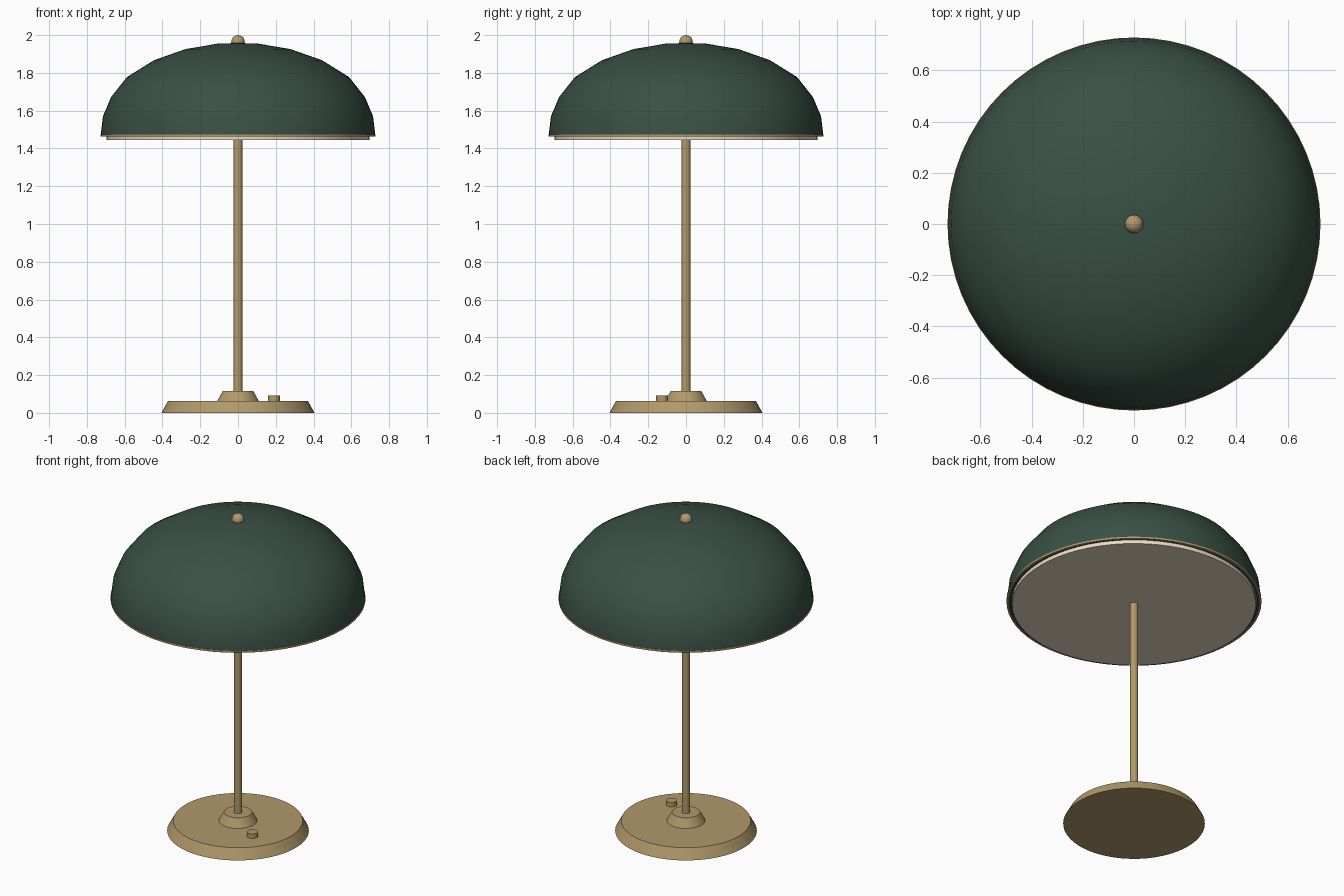
import bpy, bmesh, math

if "Cube" in bpy.data.objects:
    bpy.data.objects.remove(bpy.data.objects["Cube"])


def material(name, color):
    m = bpy.data.materials.new(name)
    m.diffuse_color = (*color, 1)
    m.use_nodes = True
    m.node_tree.nodes["Principled BSDF"].inputs["Base Color"].default_value = m.diffuse_color
    return m


brass = material("brass", (0.44, 0.32, 0.145))
green = material("green_enamel", (0.04, 0.08, 0.06))
cream = material("cream_glass", (0.8, 0.71, 0.55))


def lathe(name, profile, mat, steps=64, loc=(0, 0, 0), closed=False):
    """Revolve an (r, z) profile around z."""
    bm = bmesh.new()
    vs = [bm.verts.new((r, 0, z)) for r, z in profile]
    es = [bm.edges.new(p) for p in zip(vs, vs[1:])]
    if closed:
        es.append(bm.edges.new((vs[-1], vs[0])))
    bmesh.ops.spin(bm, geom=vs + es, cent=(0, 0, 0), axis=(0, 0, 1),
                   angle=math.tau, steps=steps, use_duplicate=False)
    bmesh.ops.remove_doubles(bm, verts=bm.verts, dist=1e-5)
    bmesh.ops.recalc_face_normals(bm, faces=bm.faces)
    me = bpy.data.meshes.new(name)
    bm.to_mesh(me)
    bm.free()
    ob = bpy.data.objects.new(name, me)
    ob.location = loc
    me.materials.append(mat)
    bpy.context.collection.objects.link(ob)
    bpy.ops.object.select_all(action='DESELECT')
    ob.select_set(True)
    bpy.context.view_layer.objects.active = ob
    bpy.ops.object.shade_smooth_by_angle(angle=math.radians(35))
    return ob


def disc(name, r0, r1, z0, z1, mat, steps=64, loc=(0, 0, 0)):
    """Solid cylinder or truncated cone."""
    return lathe(name, [(0, z0), (r0, z0), (r1, z1), (0, z1)], mat, steps, loc)


# Base, collar, switch and stem
disc("base", 0.405, 0.37, 0, 0.064, brass)
disc("stem_collar", 0.112, 0.08, 0.06, 0.117, brass, 48)
disc("switch_button", 0.032, 0.032, 0.06, 0.092, brass, 24, (0.19, -0.127, 0))
disc("stem", 0.024, 0.024, 0.1, 1.95, brass, 32)

# Domed shade with wall thickness
outer = [(0.727, 1.465), (0.725, 1.485), (0.715, 1.57), (0.672, 1.672),
         (0.588, 1.778), (0.445, 1.867), (0.278, 1.926), (0.106, 1.955), (0, 1.958)]
inner = [(r * 0.97, z - 0.018 * (z - 1.465) / 0.49) for r, z in reversed(outer)]
lathe("shade", outer + inner, green, closed=True)

# Brass trim around the rim
lathe("shade_rim", [(0.718, 1.462), (0.729, 1.462), (0.729, 1.473), (0.718, 1.473)],
      brass, closed=True)

# Diffuser closing the underside
disc("diffuser", 0.697, 0.697, 1.446, 1.47, cream)

# Finial ball
n, r = 12, 0.036
lathe("finial", [(r * math.sin(math.pi * i / n), 1.964 - r * math.cos(math.pi * i / n))
                 for i in range(n + 1)], brass, 32)
